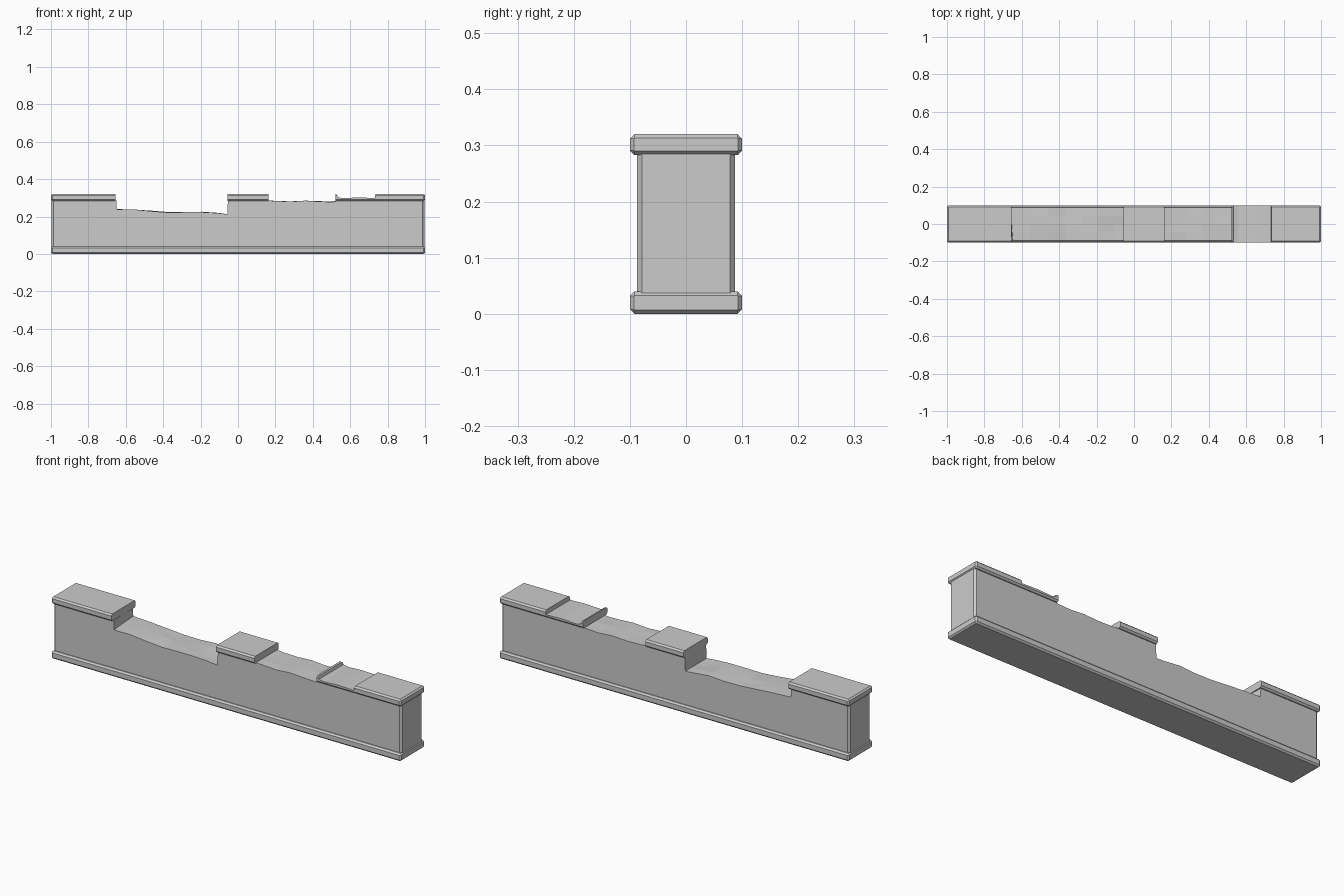
import bpy, bmesh, random

if "Cube" in bpy.data.objects:
    bpy.data.objects.remove(bpy.data.objects["Cube"])

random.seed(4)


def loft(name, rings):
    """Skin a row of matching rings along x and close both ends."""
    bm = bmesh.new()
    rows = [[bm.verts.new(p) for p in r] for r in rings]
    n = len(rows[0])
    for a, b in zip(rows, rows[1:]):
        for i in range(n):
            j = (i + 1) % n
            bm.faces.new((a[i], a[j], b[j], b[i]))
    bm.faces.new(rows[0])
    bm.faces.new(rows[-1][::-1])
    bmesh.ops.remove_doubles(bm, verts=bm.verts, dist=1e-5)
    bmesh.ops.recalc_face_normals(bm, faces=bm.faces)
    me = bpy.data.meshes.new(name)
    bm.to_mesh(me)
    bm.free()
    ob = bpy.data.objects.new(name, me)
    bpy.context.collection.objects.link(ob)
    return ob


def slab_ring(x, z0, z1, top=1.0, inset=0.0, c=0.008):
    """Chamfered rectangle section; top cuts it down where it is broken."""
    w = 0.1 - inset
    a, b = z0 + inset, z1 - inset
    k = c if inset == 0 else 0.001
    pts = [(-w + k, a), (w - k, a), (w, a + k), (w, b - k),
           (w - k, b), (-w + k, b), (-w, b - k), (-w, a + k)]
    return [(x, y, min(z, top)) for y, z in pts]


def slab(name, stations, z0, z1):
    rings = []
    for x, top in stations:
        if x == -1:
            rings.append(slab_ring(-1, z0, z1, top, 0.007))
            x = -0.992
        rings.append(slab_ring(min(x, 0.992), z0, z1, top))
        if x == 1:
            rings.append(slab_ring(1, z0, z1, top, 0.007))
    loft(name, rings)


# Base trim
slab("base_trim", [(-1, 1), (1, 1)], 0, 0.04)

# Coping pieces left on top of the wall
slab("coping_left", [(-1, 1), (-0.655, 1)], 0.283, 0.32)
slab("coping_middle", [(-0.055, 1), (0.163, 1)], 0.283, 0.32)
slab("coping_right", [(0.52, 1), (0.529, 0.318), (0.533, 0.303), (0.56, 0.298),
                      (0.64, 0.302), (0.732, 0.299), (0.735, 1), (1, 1)], 0.283, 0.32)


# Wall body with broken top
def body_ring(x, z, w=0.087, rough=0.0, skew=0.0):
    ring = [(x, -w, 0.037), (x, w, 0.037)]
    for t in (1, 0.5, 0, -0.5, -1):
        ring.append((x + skew * t, w * t, z + random.uniform(-rough, rough)))
    return ring


T = 0.285
stations = [(-0.996, T, 0.078), (-0.986, T), (-0.656, T, 0.087, 0, -0.006),
            (-0.654, 0.238, 0.087, 0.002, -0.006)]
stations += [(x, z, 0.087, 0.003) for x, z in
             ((-0.56, 0.236), (-0.46, 0.230), (-0.37, 0.221), (-0.28, 0.221),
              (-0.19, 0.225), (-0.11, 0.218))]
stations += [(-0.057, 0.213), (-0.054, T), (0.163, T)]
stations += [(x, z, 0.087, 0.002) for x, z in
             ((0.2, 0.283), (0.28, 0.281), (0.36, 0.283), (0.44, 0.280), (0.51, 0.279))]
stations += [(0.53, T), (0.986, T), (0.996, T, 0.078)]
loft("wall_body", [body_ring(*s) for s in stations])
